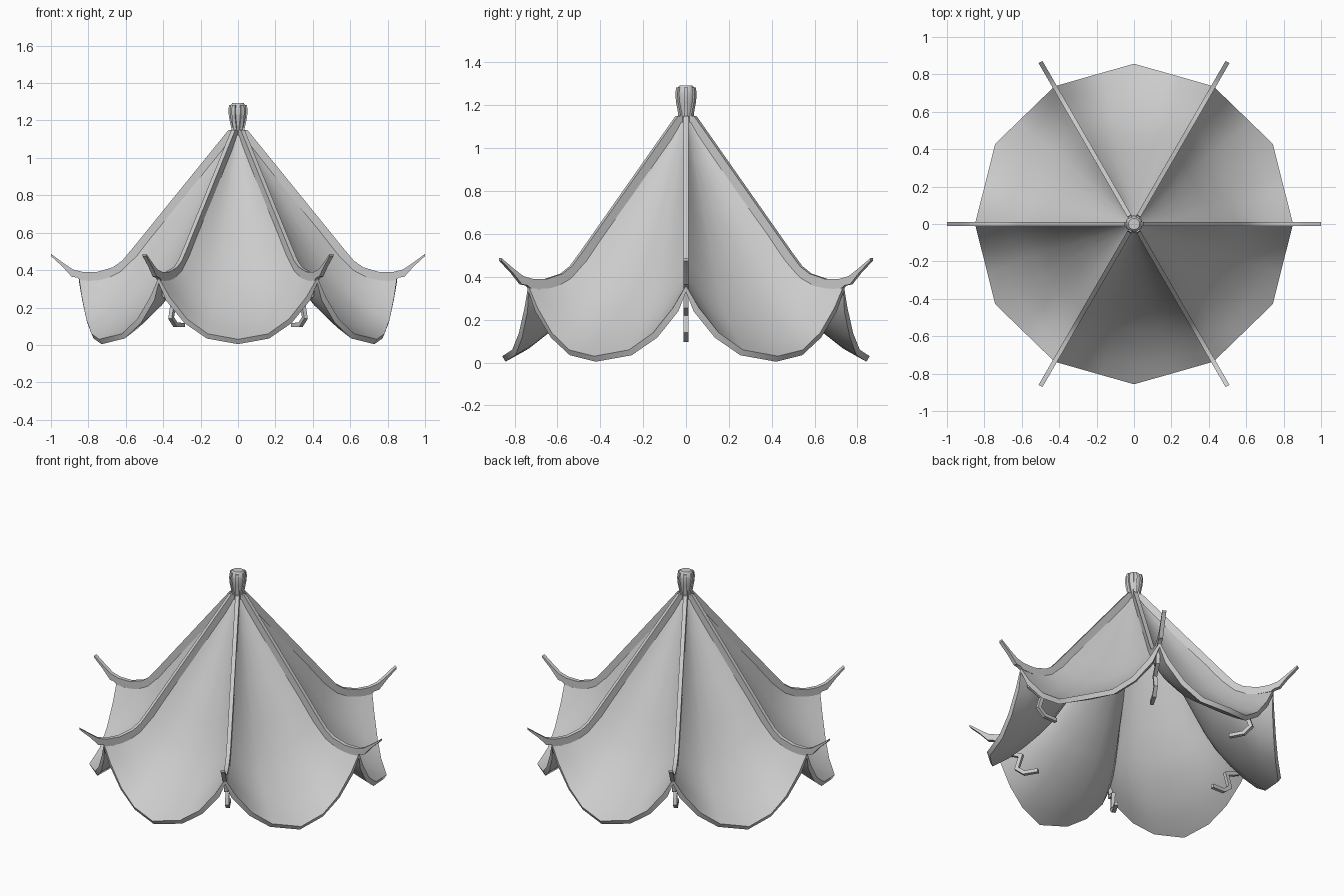
import bpy, bmesh
from math import cos, sin, radians
from mathutils import Vector

if "Cube" in bpy.data.objects:
    bpy.data.objects.remove(bpy.data.objects["Cube"])

RIBS = 6


def finish(name, bm, smooth=35, solid=0):
    bmesh.ops.recalc_face_normals(bm, faces=bm.faces)
    me = bpy.data.meshes.new(name)
    bm.to_mesh(me)
    bm.free()
    ob = bpy.data.objects.new(name, me)
    bpy.context.collection.objects.link(ob)
    bpy.ops.object.select_all(action='DESELECT')
    ob.select_set(True)
    bpy.context.view_layer.objects.active = ob
    if solid:
        m = ob.modifiers.new("thickness", 'SOLIDIFY')
        m.thickness = solid
        m.offset = -1
        bpy.ops.object.modifier_apply(modifier=m.name)
    bpy.ops.object.shade_smooth_by_angle(angle=radians(smooth))
    return ob


def polar(r, z, deg):
    return Vector((r * cos(radians(deg)), r * sin(radians(deg)), z))


def radial_bars(name, top, bottom, width):
    """One bar per rib; paired upper and lower (radius, height) points."""
    bm = bmesh.new()
    for k in range(RIBS):
        a = 360 / RIBS * k
        side = polar(width / 2, 0, a + 90)
        rings = []
        for t, b in zip(top, bottom):
            pt, pb = polar(*t, a), polar(*b, a)
            rings.append([bm.verts.new(p) for p in (pt - side, pt + side, pb + side, pb - side)])
        for r0, r1 in zip(rings, rings[1:]):
            for i in range(4):
                j = (i + 1) % 4
                bm.faces.new((r0[i], r0[j], r1[j], r1[i]))
        bm.faces.new(rings[0])
        bm.faces.new(rings[-1])
    return finish(name, bm)


def offset_path(path, d):
    """Mitred sideways offset of a (radius, height) path."""
    pts = [Vector(p) for p in path]
    out = []
    for i, p in enumerate(pts):
        d0 = (p - pts[i - 1]).normalized() if i else (pts[1] - p).normalized()
        d1 = (pts[i + 1] - p).normalized() if i < len(pts) - 1 else d0
        n = Vector((-d0.y - d1.y, d0.x + d1.x)).normalized()
        out.append(tuple(p + n * d / max(0.6, n.dot(Vector((-d0.y, d0.x))))))
    return out


# Canopy: six cloth panels sagging between the ribs, scalloped at the hem
rib_line = [(.04, 1.12), (.15, .995), (.30, .805), (.45, .62), (.55, .49),
            (.63, .41), (.70, .375), (.78, .36), (.85, .36)]
mid_line = [(.035, 1.12), (.13, .93), (.26, .70), (.39, .48), (.48, .34),
            (.56, .25), (.655, .165), (.75, .09), (.857, .03)]
half = [0, .14, .36, .62, 1]
bm = bmesh.new()
columns = []
for k in range(RIBS):
    mid = 360 / RIBS * (k + .5)
    for side, ts in ((-30, half), (30, half[-2:0:-1])):
        for t in ts:
            col = []
            for (rr, rz), (mr, mz) in zip(rib_line, mid_line):
                p = polar(rr, 0, mid + side).lerp(polar(mr, 0, mid), t)
                p.z = mz + (rz - mz) * (1 - t) ** 2.5
                col.append(bm.verts.new(p))
            columns.append(col)
for i, c0 in enumerate(columns):
    c1 = columns[(i + 1) % len(columns)]
    for j in range(len(c0) - 1):
        bm.faces.new((c0[j], c0[j + 1], c1[j + 1], c1[j]))
# make the outside the normal side before thickening inward
canopy = finish("canopy", bm, 40, .03)

# Ribs: sloping poles that curl up at the tip
radial_bars("ribs",
            [(.0, 1.15), (.05, 1.15), (.565, .515), (.62, .45), (.67, .415), (.755, .39),
             (.83, .39), (.87, .40), (.885, .405), (.93, .435), (1.0, .487)],
            [(.0, 1.10), (.03, 1.10), (.535, .475), (.60, .40), (.66, .365), (.75, .345),
             (.84, .345), (.86, .36), (.89, .365), (.94, .42), (1.0, .475)], .024)

# Hooks: bent brackets hanging under each rib
hook = [(.80, .355), (.78, .262), (.69, .225), (.715, .145), (.67, .108), (.585, .107)]
radial_bars("hooks", offset_path(hook, .011), offset_path(hook, -.011), .022)

# Finial: flared cap on top with raised strips
profile = [(.03, 1.09), (.03, 1.16), (.042, 1.21), (.046, 1.255), (.042, 1.28), (.03, 1.293)]
bm = bmesh.new()
rings = [[bm.verts.new(polar(r, z, 30 * i)) for i in range(12)] for r, z in profile]
for a, b in zip(rings, rings[1:]):
    for i in range(12):
        bm.faces.new((a[i], a[(i + 1) % 12], b[(i + 1) % 12], b[i]))
bm.faces.new(rings[0])
bm.faces.new(rings[-1])
finish("finial", bm)
radial_bars("finial_strips",
            [(.036, 1.12), (.036, 1.16), (.048, 1.215), (.052, 1.255), (.047, 1.283)],
            [(.02, 1.12), (.02, 1.16), (.03, 1.215), (.03, 1.255), (.03, 1.283)], .02)
